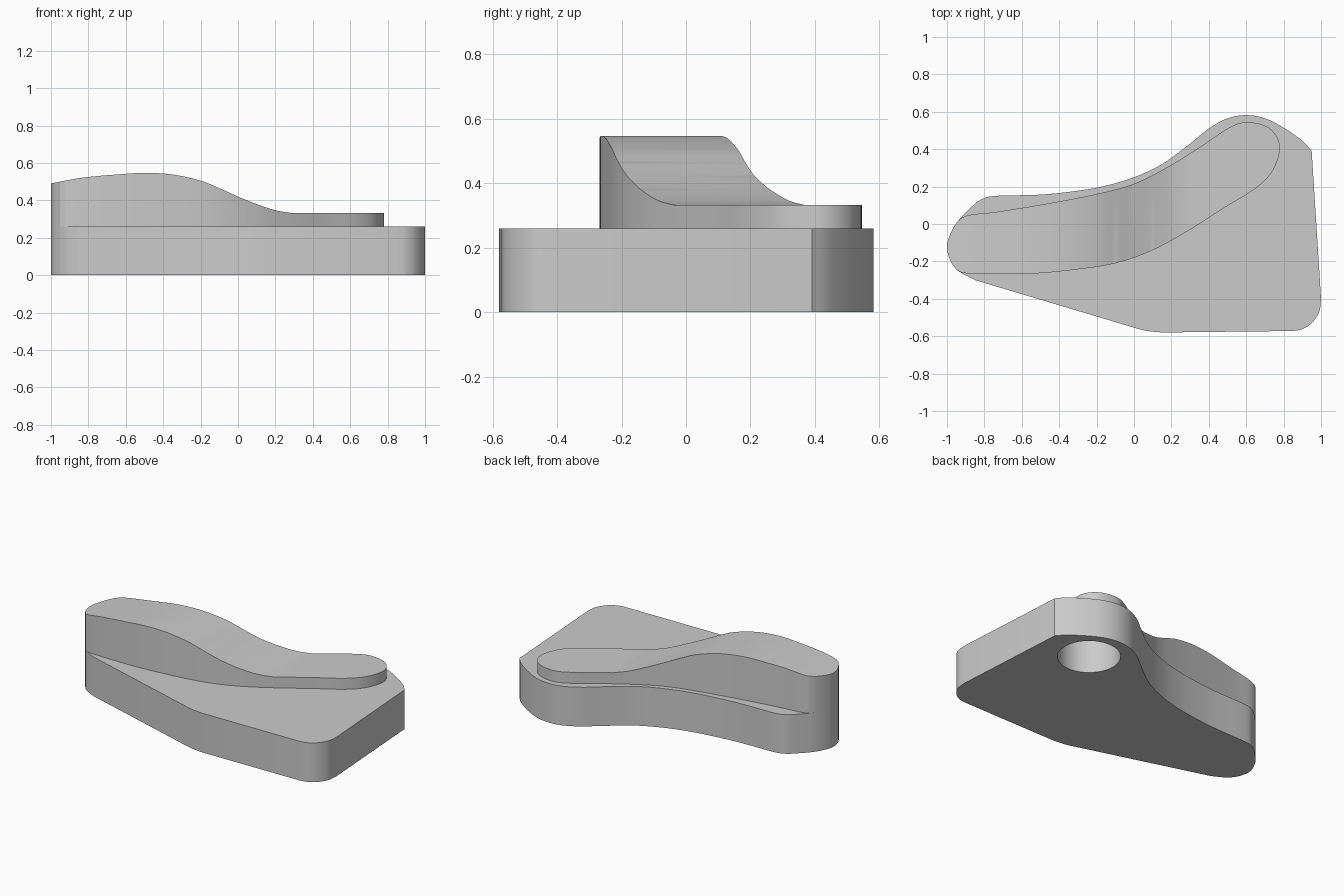
import bpy, bmesh
from mathutils import Vector

if "Cube" in bpy.data.objects:
    bpy.data.objects.remove(bpy.data.objects["Cube"], do_unlink=True)

grey = bpy.data.materials.new("plain grey")
grey.use_nodes = True
colour = (0.6, 0.6, 0.6, 1)
grey.diffuse_color = colour
grey.node_tree.nodes["Principled BSDF"].inputs["Base Color"].default_value = colour

BASE_TOP = 0.26


def smooth(points, steps=6):
    """Catmull-Rom curve through the points."""
    p = [Vector(q) for q in points]
    p = [2 * p[0] - p[1]] + p + [2 * p[-1] - p[-2]]
    out = []
    for a, b, c, d in zip(p, p[1:], p[2:], p[3:]):
        for i in range(steps):
            t = i / steps
            out.append(0.5 * (2 * b + (c - a) * t + (2 * a - 5 * b + 4 * c - d) * t ** 2
                              + (3 * b - a - 3 * c + d) * t ** 3))
    return out + [p[-2]]


def prism(outline, z0, z1):
    bm = bmesh.new()
    face = bm.faces.new([bm.verts.new((v.x, v.y, z0)) for v in outline])
    top = bmesh.ops.extrude_face_region(bm, geom=[face])["geom"]
    for v in top:
        if isinstance(v, bmesh.types.BMVert):
            v.co.z = z1
    bmesh.ops.recalc_face_normals(bm, faces=bm.faces)
    return bm


def finish(bm, name):
    mesh = bpy.data.meshes.new(name)
    bm.to_mesh(mesh)
    bm.free()
    mesh.materials.append(grey)
    obj = bpy.data.objects.new(name, mesh)
    bpy.context.collection.objects.link(obj)
    return obj


def select(obj):
    bpy.ops.object.select_all(action="DESELECT")
    obj.select_set(True)
    bpy.context.view_layer.objects.active = obj


# Rounded tip shared by both parts, from front to back
tip = [(-.95, -.245), (-.985, -.19), (-1, -.12), (-.985, -.06), (-.945, .01)]

# Base outline: curved back edge, then straight sides between rounded corners
back_edge = [(-.88, .08), (-.82, .13), (-.74, .15), (-.5, .157), (-.3, .178),
             (-.15, .205), (0, .25), (.15, .32), (.3, .43), (.4, .51), (.5, .565),
             (.6, .582), (.7, .565), (.8, .515), (.9, .445), (.95, .39)]
right_corner = [(1, -.4), (.99, -.47), (.95, -.53), (.9, -.562), (.85, -.572)]
front_corner = [(.15, -.58), (.06, -.57), (-.03, -.545)]
tip_corner = [(-.85, -.3), (-.9, -.275)]
base_outline = (smooth(tip + back_edge) + smooth(right_corner)
                + smooth(front_corner) + smooth(tip_corner))
base = finish(prism(base_outline, 0, BASE_TOP), "base_plate")

# Blind round socket in the underside
bpy.ops.mesh.primitive_cylinder_add(vertices=64, radius=.19, depth=.48, location=(.63, .33, 0))
cutter = bpy.context.object
cutter.name = "socket_cutter"
cutter.hide_render = True
cutter.data.materials.append(grey)
cut = base.modifiers.new("socket", "BOOLEAN")
cut.operation, cut.solver, cut.object = "DIFFERENCE", "EXACT", cutter
select(base)
bpy.ops.object.modifier_apply(modifier=cut.name)
bpy.data.objects.remove(cutter, do_unlink=True)

# Lever outline
lever_edge = [(-.885, .047), (-.72, .067), (-.43, .115), (-.18, .165), (0, .215),
              (.18, .305), (.35, .41), (.5, .51), (.6, .545), (.72, .515), (.78, .42),
              (.745, .29), (.65, .19), (.48, .085), (.3, -.03), (.1, -.14), (-.1, -.21),
              (-.34, -.247), (-.58, -.267), (-.88, -.265), (-.95, -.245)]
lever_outline = smooth(tip + lever_edge)[:-1]

# Wavy top of the lever, as height along x
wave = smooth([(-1.01, .488), (-.9, .51), (-.8, .525), (-.65, .538), (-.5, .547), (-.35, .538),
               (-.2, .505), (-.1, .465), (0, .42), (.1, .38), (.2, .347), (.28, .333)])


def height(x):
    for a, b in zip(wave, wave[1:]):
        if x <= b.x:
            return a.y + (b.y - a.y) * (x - a.x) / (b.x - a.x)
    return wave[-1].y


bm = prism(lever_outline, BASE_TOP, 1)
for w in wave[1:]:
    bmesh.ops.bisect_plane(bm, geom=bm.verts[:] + bm.edges[:] + bm.faces[:],
                           plane_co=(w.x, 0, 0), plane_no=(1, 0, 0))
for v in bm.verts:
    if v.co.z > .9:
        v.co.z = height(v.co.x)
lever = finish(bm, "raised_lever")

for part in (base, lever):
    select(part)
    bpy.ops.object.shade_smooth_by_angle(angle=.5)
